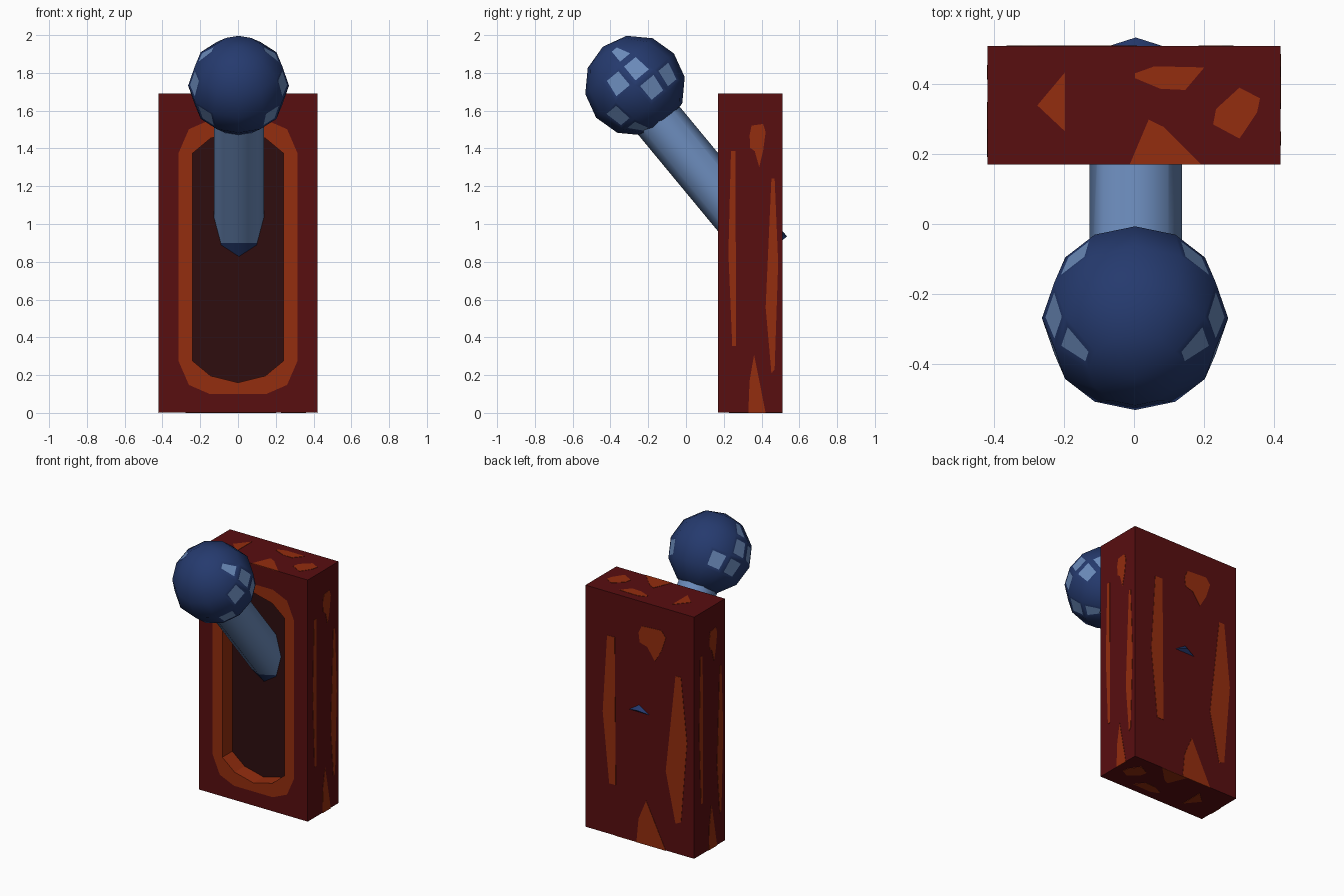
import bpy, bmesh, math
from mathutils import Vector, Matrix

if "Cube" in bpy.data.objects:
    bpy.data.objects.remove(bpy.data.objects["Cube"])


def material(name, r, g, b):
    lin = [((c / 255 + 0.055) / 1.055) ** 2.4 if c > 10 else c / 255 / 12.92 for c in (r, g, b)]
    m = bpy.data.materials.new(name)
    m.diffuse_color = (*lin, 1)
    m.use_nodes = True
    m.node_tree.nodes["Principled BSDF"].inputs["Base Color"].default_value = m.diffuse_color
    return m


DARK_RED = material("dark red", 88, 14, 16)
ORANGE = material("rust orange", 148, 45, 14)
SLOT = material("slot brown", 46, 13, 15)
NAVY = material("navy blue", 37, 58, 110)
SKY = material("pale blue", 108, 140, 188)


def finish(bm, name, mats):
    bmesh.ops.recalc_face_normals(bm, faces=bm.faces[:])
    me = bpy.data.meshes.new(name)
    bm.to_mesh(me)
    bm.free()
    for m in mats:
        me.materials.append(m)
    ob = bpy.data.objects.new(name, me)
    bpy.context.collection.objects.link(ob)
    return ob


# ---- housing: box with a rimmed, recessed slot in the front
W, Y0, Y1, H, SLOT_Y = 0.42, 0.17, 0.51, 1.69, 0.28


def outline(quarter):
    """Mirror a quarter outline (bottom centre to right side) in x and z."""
    right = quarter + [(x, 1.65 - z) for x, z in reversed(quarter)]
    return right + [(-x, z) for x, z in reversed(right[1:-1])]


rim_out = outline([(0, 0.10), (0.15, 0.10), (0.26, 0.148), (0.315, 0.275)])
rim_in = outline([(0, 0.16), (0.07, 0.178), (0.145, 0.196), (0.24, 0.275)])
corners = [(-W, 0.002), (W, 0.002), (W, H), (-W, H)]

bm = bmesh.new()


def ring(points, y):
    return [bm.verts.new((x, y, z)) for x, z in points]


def bridge(a, b, index):
    for i in range(len(a)):
        j = (i + 1) % len(a)
        bm.faces.new((a[i], a[j], b[j], b[i])).material_index = index


front, back = ring(corners, Y0), ring(corners, Y1)
outer, inner, floor = ring(rim_out, Y0), ring(rim_in, Y0), ring(rim_in, SLOT_Y)
bridge(front, back, 0)
bm.faces.new(back)
bridge(outer, inner, 1)
bridge(inner, floor, 1)
bm.faces.new(floor).material_index = 2
border = []
for loop in (front, outer):
    border += [bm.edges.get((loop[i], loop[i - 1])) for i in range(len(loop))]
bmesh.ops.triangle_fill(bm, edges=border, use_beauty=True)
finish(bm, "housing", [DARK_RED, ORANGE, SLOT])

# ---- orange flecks on the outer faces, as thin plates in face coordinates 0..1
side_flecks = [
    [(.20, .82), (.27, .82), (.28, .21), (.22, .21), (.16, .50)],
    [(.52, .90), (.70, .905), (.74, .88), (.70, .82), (.64, .77), (.57, .82), (.50, .83), (.49, .87)],
    [(.83, .735), (.88, .735), (.935, .47), (.88, .136), (.83, .124), (.74, .33)],
    [(.56, .183), (.74, 0), (.47, 0), (.49, .10)],
]
top_flecks = [
    [(.17, .50), (.265, .78), (.265, .28)],
    [(.503, .77), (.57, .83), (.74, .82), (.675, .63), (.59, .64), (.503, .73)],
    [(.86, .65), (.93, .56), (.92, .44), (.86, .22), (.77, .34), (.78, .47)],
    [(.485, 0), (.55, .38), (.60, .32), (.73, 0)],
]


def flecks(name, origin, u, v, shapes):
    origin, u, v = Vector(origin), Vector(u), Vector(v)
    n = u.cross(v).normalized() * 0.002
    pm = bmesh.new()
    for shape in shapes:
        low, high = ([pm.verts.new(origin + u * a + v * b + n * s) for a, b in shape] for s in (-1, 1))
        pm.faces.new(low)
        pm.faces.new(high)
        for i in range(len(low)):
            pm.faces.new((low[i - 1], low[i], high[i], high[i - 1]))
    finish(pm, name, [ORANGE])


D = Y1 - Y0
flecks("right_flecks", (W, Y0, 0), (0, D, 0), (0, 0, H), side_flecks)
flecks("left_flecks", (-W, Y1, 0), (0, -D, 0), (0, 0, H), side_flecks)
flecks("back_flecks", (W, Y1, 0), (-2 * W, 0, 0), (0, 0, H), side_flecks)
flecks("top_flecks", (-W, Y0, H), (2 * W, 0, 0), (0, D, 0), top_flecks)
flecks("bottom_flecks", (-W, Y1, 0.002), (2 * W, 0, 0), (0, -D, 0), top_flecks)

# ---- lever rod: eight-sided, pale with a navy lower end that pokes out of the back
top, end = Vector((0.005, -0.27, 1.70)), Vector((0.005, 0.433, 0.85))
axis = (end - top).normalized()
tilt = Matrix.Rotation(math.atan2(-axis.y, axis.z), 4, 'X')
bm = bmesh.new()
bmesh.ops.create_cone(bm, cap_ends=True, segments=8, radius1=0.132, radius2=0.132,
                      depth=(end - top).length,
                      matrix=Matrix.Translation((top + end) / 2) @ tilt)
for co, no in (((0, 0, 0.9), (0, 0, 1)), ((0, 0.5, 0), (0, 1, 0))):
    bmesh.ops.bisect_plane(bm, geom=bm.verts[:] + bm.edges[:] + bm.faces[:], plane_co=co, plane_no=no)
for f in bm.faces:
    c = f.calc_center_median()
    cap = abs(f.normal.dot(axis)) > 0.9
    f.material_index = int(c.z < 0.9 or c.y > 0.5 or cap)
    f.smooth = not cap
finish(bm, "lever_rod", [SKY, NAVY])

# ---- knob: low-poly ball on the rod axis, with pale facets on both sides
centre, R = Vector((0.003, -0.27, 1.733)), 0.267
bm = bmesh.new()
bmesh.ops.create_uvsphere(bm, u_segments=12, v_segments=6, radius=R,
                          matrix=Matrix.Translation(centre) @ tilt)
spots = [(-.25, .32), (.2, .5), (.42, -.2), (-.62, .05), (.8, .05),
         (.1, -.8), (-.62, -.55), (-.45, .62), (.62, .4)]
picked = set()
for y, z in spots:
    for side in (-1, 1):
        x = side * math.sqrt(max(0.02, 1 - y * y - z * z))
        target = centre + Vector((x, y, z)) * R
        picked.add(min(bm.faces, key=lambda f: (f.calc_center_median() - target).length))
picked = list(picked)
bmesh.ops.inset_individual(bm, faces=picked, thickness=0.02, use_even_offset=True)
for f in picked:
    f.material_index = 1
for f in bm.faces:
    f.smooth = True
finish(bm, "knob", [NAVY, SKY])
